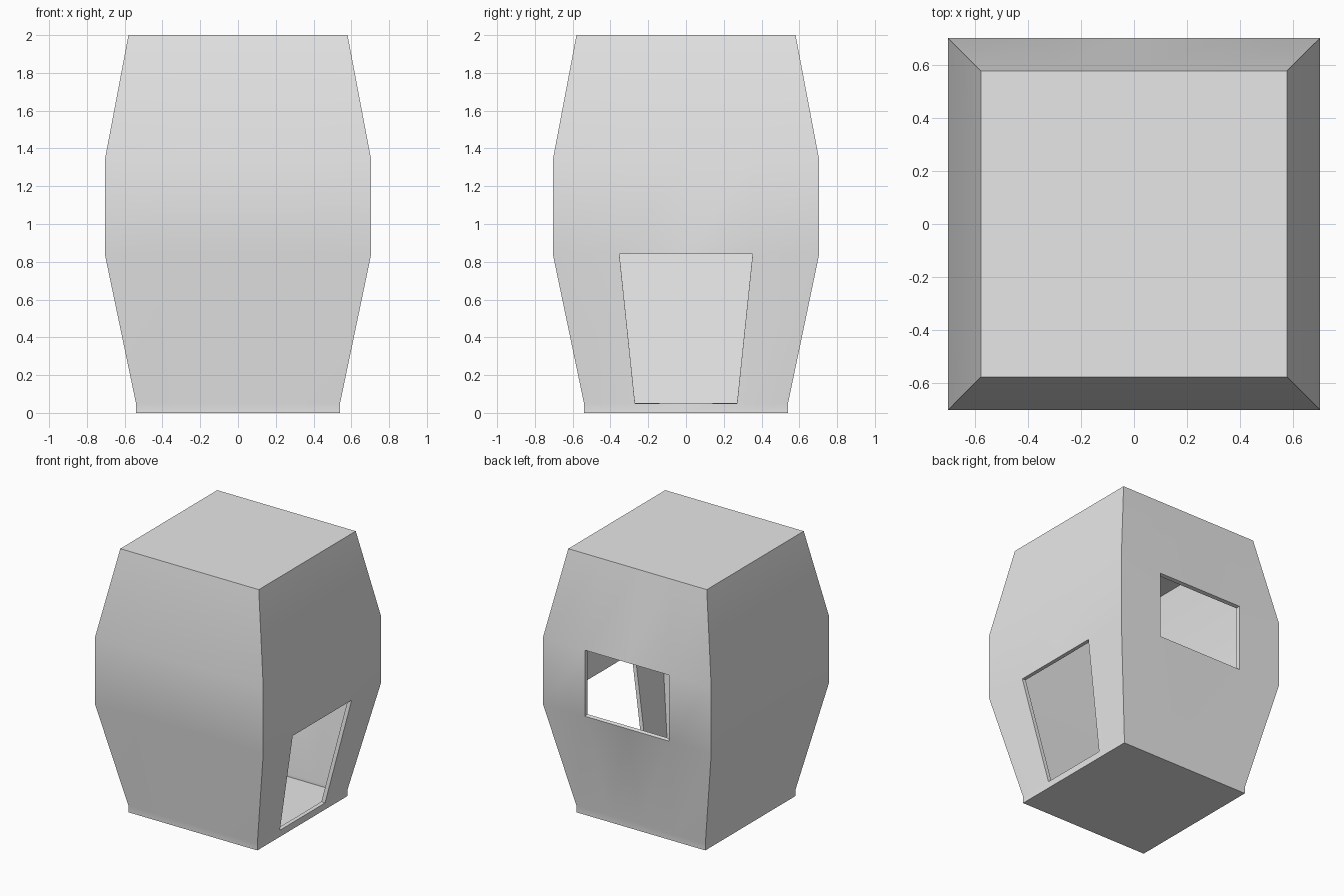
import bpy
import bmesh
import math

old = bpy.data.objects.get("Cube")
if old:
    bpy.data.objects.remove(old, do_unlink=True)

# Single wall colour
grey = bpy.data.materials.new("plain_grey")
grey.use_nodes = True
colour = (0.8, 0.8, 0.8, 1.0)
grey.diffuse_color = colour
grey.node_tree.nodes["Principled BSDF"].inputs["Base Color"].default_value = colour

# Profile as (half width, height), from base to roof
PROFILE = [(0.54, 0.0), (0.54, 0.05), (0.705, 0.84), (0.705, 1.34), (0.58, 2.0)]
COLUMNS = 4
WALL = 0.03
# Openings as (side, band); sides run front, left, back, right
OPENINGS = {(1, 1), (2, 2)}


def square_ring(bm, half, z):
    """Square ring of vertices, counter-clockwise from the front corner."""
    ring = []
    for side in range(4):
        angle = side * math.pi / 2
        c, s = round(math.cos(angle)), round(math.sin(angle))
        for col in range(COLUMNS):
            u = half * (2 * col / COLUMNS - 1)
            ring.append(bm.verts.new((u * c + half * s, u * s - half * c, z)))
    return ring


# Walls, leaving out the middle columns at the doorway and the window
bm = bmesh.new()
rings = [square_ring(bm, half, z) for half, z in PROFILE]
count = 4 * COLUMNS
for band, (low, high) in enumerate(zip(rings, rings[1:])):
    for i in range(count):
        side, col = divmod(i, COLUMNS)
        if (side, band) in OPENINGS and col in (1, 2):
            continue
        j = (i + 1) % count
        bm.faces.new((low[i], low[j], high[j], high[i]))

# Roof and floor
bm.faces.new(rings[-1])
bm.faces.new(rings[0][::-1])

mesh = bpy.data.meshes.new("tower_shell")
bm.to_mesh(mesh)
bm.free()
mesh.materials.append(grey)
shell = bpy.data.objects.new("tower_shell", mesh)
bpy.context.collection.objects.link(shell)

# Wall thickness towards the inside
bpy.context.view_layer.objects.active = shell
shell.select_set(True)
solid = shell.modifiers.new("wall_thickness", "SOLIDIFY")
solid.thickness = WALL
solid.offset = -1
solid.use_even_offset = True
bpy.ops.object.modifier_apply(modifier=solid.name)

# Soft bends between the bands, crisp corners
bpy.ops.object.shade_smooth_by_angle(angle=math.radians(30))
